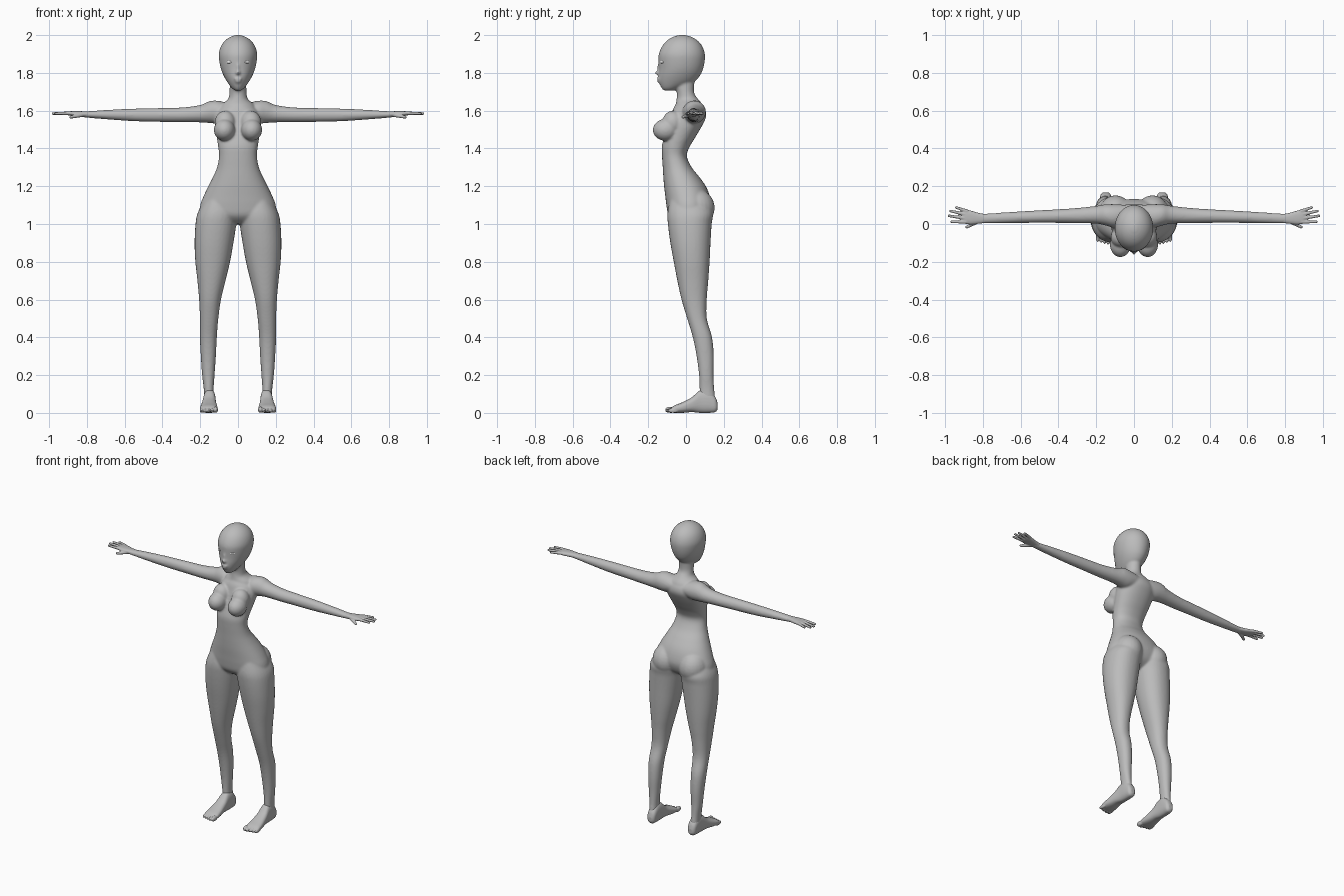
import bpy, bmesh, math
from mathutils import Vector, Matrix


def material(name, value):
    m = bpy.data.materials.new(name)
    m.diffuse_color = (value, value, value, 1)
    return m


GREY = material("body grey", 0.5)
PALE = material("eye white", 0.85)


def spline(rows, k=4):
    """Catmull-Rom resampling of rows of numbers."""
    out = []
    for i in range(len(rows) - 1):
        a, b, c, d = (rows[min(max(j, 0), len(rows) - 1)] for j in range(i - 1, i + 3))
        for s in range(k):
            t = s / k
            out.append([0.5 * (2 * q + (r - p) * t + (2 * p - 5 * q + 4 * r - w) * t * t
                               + (3 * q - p - 3 * r + w) * t ** 3)
                        for p, q, r, w in zip(a, b, c, d)])
    return out + [list(rows[-1])]


def loft(bm, axis, rows, side=1, n=32, power=1.0):
    """Rows: position on the axis, then low/high limits of the other two axes."""
    others = [i for i in range(3) if i != axis]
    rings = []
    for pos, a0, a1, b0, b1 in spline(rows):
        ring = []
        for i in range(n):
            t = 2 * math.pi * i / n
            c, s = math.cos(t), math.sin(t)
            co = Vector((0, 0, 0))
            co[axis] = pos
            co[others[0]] = (a0 + a1) / 2 + (a1 - a0) / 2 * math.copysign(abs(c) ** power, c)
            co[others[1]] = (b0 + b1) / 2 + (b1 - b0) / 2 * math.copysign(abs(s) ** power, s)
            co.x *= side
            ring.append(bm.verts.new(co))
        rings.append(ring)
    for r, q in zip(rings, rings[1:]):
        for i in range(n):
            j = (i + 1) % n
            bm.faces.new((r[i], r[j], q[j], q[i]))
    bm.faces.new(rings[0])
    bm.faces.new(rings[-1])


def ball(bm, centre, radii, rot=Matrix()):
    bmesh.ops.create_uvsphere(bm, u_segments=24, v_segments=14, radius=1,
                              matrix=Matrix.Translation(centre) @ rot @ Matrix.Diagonal((*radii, 1)))


def digit(bm, a, b, r):
    """Slim rounded finger from a to b."""
    a, b = Vector(a), Vector(b)
    rot = (b - a).to_track_quat('Z', 'Y').to_matrix().to_4x4()
    bmesh.ops.create_cone(bm, cap_ends=True, segments=14, radius1=r, radius2=r * 0.75,
                          depth=(b - a).length, matrix=Matrix.Translation((a + b) / 2) @ rot)
    ball(bm, a, (r,) * 3)
    ball(bm, b, (r * 0.75,) * 3)


def finish(bm, name, mat, voxel=0, smooth=0):
    bmesh.ops.recalc_face_normals(bm, faces=bm.faces)
    me = bpy.data.meshes.new(name)
    bm.to_mesh(me)
    bm.free()
    ob = bpy.data.objects.new(name, me)
    bpy.context.collection.objects.link(ob)
    me.materials.append(mat)
    bpy.ops.object.select_all(action='DESELECT')
    ob.select_set(True)
    bpy.context.view_layer.objects.active = ob
    if voxel:
        mod = ob.modifiers.new("blend", 'REMESH')
        mod.mode, mod.voxel_size = 'VOXEL', voxel
        mod = ob.modifiers.new("soften", 'SMOOTH')
        mod.factor, mod.iterations = 0.5, smooth
        bpy.ops.object.convert(target='MESH')
    bpy.ops.object.shade_smooth()
    return ob


body = bmesh.new()

# torso: z, half width, front, back
torso = [(1.64, .05, -.05, .075), (1.61, .10, -.068, .10), (1.57, .122, -.08, .107),
         (1.52, .122, -.095, .085), (1.46, .113, -.115, .05), (1.41, .105, -.128, .02),
         (1.36, .10, -.127, .004), (1.30, .111, -.123, .03), (1.25, .132, -.12, .07),
         (1.20, .157, -.116, .105), (1.15, .181, -.11, .125), (1.10, .20, -.104, .132),
         (1.05, .20, -.094, .115), (1.02, .16, -.07, .085), (1.00, .09, -.04, .05)]
loft(body, 2, [(z, -w, w, f, b) for z, w, f, b in torso], n=48, power=0.92)

# neck
neck = [(1.79, .04, -.05, .05), (1.73, .044, -.055, .043), (1.69, .046, -.048, .045),
        (1.66, .054, -.05, .065), (1.63, .09, -.055, .09), (1.60, .10, -.06, .10)]
loft(body, 2, [(z, -w, w, f, b) for z, w, f, b in neck])

# head, from chin to crown
head = [(1.706, .015, -.118, -.06), (1.72, .033, -.13, -.03), (1.75, .056, -.143, .04),
        (1.785, .076, -.146, .074), (1.82, .09, -.144, .09), (1.86, .099, -.145, .099),
        (1.90, .102, -.144, .10), (1.94, .091, -.127, .087), (1.97, .07, -.102, .063),
        (1.99, .042, -.07, .03), (2.001, .012, -.035, -.005)]
loft(body, 2, [(z, -w, w, f, b) for z, w, f, b in head], n=48)

# nose and lips
ball(body, (0, -.144, 1.80), (.013, .02, .014))
ball(body, (0, -.138, 1.825), (.009, .014, .035))
ball(body, (0, -.143, 1.769), (.023, .012, .008))
ball(body, (0, -.141, 1.755), (.018, .012, .008))

# leg: z, inner x, outer x, front, back
leg = [(1.13, .03, .175, -.085, .105), (1.06, .005, .213, -.098, .142),
       (1.0, .009, .225, -.096, .136), (.9, .024, .23, -.083, .13), (.8, .042, .226, -.065, .125),
       (.7, .066, .215, -.046, .118), (.6, .09, .206, -.024, .11), (.5, .104, .202, .006, .11),
       (.4, .112, .202, .036, .138), (.3, .117, .197, .056, .147), (.2, .124, .19, .069, .146),
       (.12, .129, .181, .072, .15), (.04, .125, .18, .07, .16)]
# arm: x, front, back, bottom, top
arm = [(.04, .0, .10, 1.55, 1.635), (.10, -.02, .105, 1.532, 1.652), (.15, -.008, .104, 1.535, 1.651),
       (.20, .002, .096, 1.538, 1.63), (.30, .004, .085, 1.539, 1.617), (.42, .006, .077, 1.541, 1.614),
       (.55, .006, .07, 1.544, 1.611), (.68, .004, .062, 1.553, 1.605), (.80, .003, .054, 1.563, 1.597),
       (.83, .003, .056, 1.568, 1.595)]
for s in (1, -1):
    loft(body, 2, leg, s, power=0.92)
    loft(body, 0, arm, s)
    ball(body, (s * .072, -.108, 1.498), (.056, .068, .058))   # bust
    ball(body, (s * .068, -.07, 1.535), (.056, .056, .065))    # upper chest
    ball(body, (s * .098, .055, 1.085), (.09, .097, .10))      # buttock
figure = finish(body, "body", GREY, 0.006, 10)

# hand palm: x, front, back, bottom, top
palm = [(.78, .006, .052, 1.565, 1.596), (.82, .002, .058, 1.567, 1.597),
        (.86, -.002, .07, 1.57, 1.598), (.89, .0, .076, 1.574, 1.597), (.905, .008, .07, 1.577, 1.594)]
fingers = [((.885, .068), (.942, .088)), ((.893, .051), (.972, .069)),
           ((.895, .031), (.98, .043)), ((.888, .011), (.966, .012))]
# foot: y, inner x, outer x, bottom, top
foot = [(.168, .137, .163, .02, .05), (.155, .123, .177, .004, .085), (.12, .119, .182, .0, .12),
        (.075, .118, .184, .0, .12), (.03, .115, .191, .004, .082), (-.02, .109, .199, .0, .056),
        (-.06, .107, .202, .0, .04), (-.078, .112, .196, .004, .028)]
for s, label in ((1, "left"), (-1, "right")):
    hand = bmesh.new()
    loft(hand, 0, palm, s, n=24, power=0.85)
    for (x0, y0), (x1, y1) in fingers:
        digit(hand, (s * x0, y0, 1.587), (s * x1, y1, 1.585), .0095)
    digit(hand, (s * .83, .012, 1.577), (s * .885, -.016, 1.566), .011)
    finish(hand, label + "_hand", GREY, 0.0035, 3)

    sole = bmesh.new()
    loft(sole, 1, foot, s, n=28, power=0.8)
    for i in range(5):  # toes, big toe on the inner side
        r = .0135 if i == 0 else .0095
        ball(sole, (s * (.119 + .0185 * i), -.082 + .005 * max(0, i - 1), r + .003), (r, .029, r + .003))
    finish(sole, label + "_foot", GREY, 0.0035, 3)

    # eye plate laid on the face
    hit, loc, normal, _ = figure.ray_cast(Vector((s * .049, -1, 1.857)), Vector((0, 1, 0)))
    eye = bmesh.new()
    rot = normal.to_track_quat('Y', 'Z').to_matrix().to_4x4()
    ball(eye, loc, (.017, .003, .0065), rot)
    finish(eye, label + "_eye", PALE)
